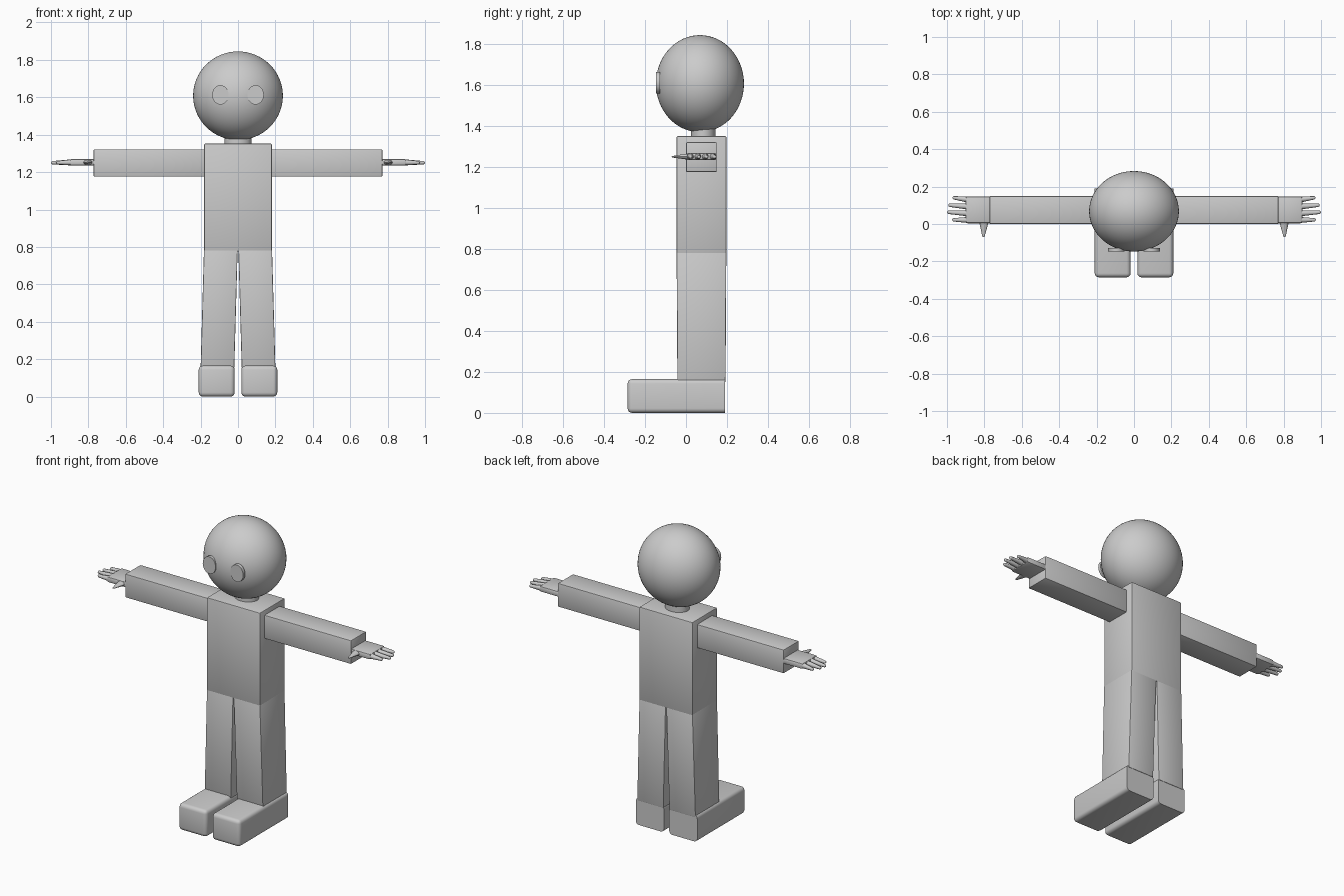
import bpy
import bmesh
import math
from mathutils import Matrix, Vector

cube = bpy.data.objects.get("Cube")
if cube:
    bpy.data.objects.remove(cube, do_unlink=True)

grey = bpy.data.materials.new("plain_grey")
grey.use_nodes = True
grey.diffuse_color = (0.6, 0.6, 0.6, 1)
grey.node_tree.nodes["Principled BSDF"].inputs["Base Color"].default_value = (0.6, 0.6, 0.6, 1)


def finish(name, bm, mirrored=False):
    """Turn a bmesh into a named, shaded object, optionally mirrored across x."""
    bmesh.ops.recalc_face_normals(bm, faces=bm.faces)
    mesh = bpy.data.meshes.new(name)
    bm.to_mesh(mesh)
    bm.free()
    mesh.materials.append(grey)
    obj = bpy.data.objects.new(name, mesh)
    bpy.context.collection.objects.link(obj)
    bpy.ops.object.select_all(action='DESELECT')
    obj.select_set(True)
    bpy.context.view_layer.objects.active = obj
    bpy.ops.object.shade_smooth_by_angle(angle=math.radians(35))
    if mirrored:
        mod = obj.modifiers.new("Mirror", 'MIRROR')
        mod.use_mirror_merge = False
    return obj


def add_block(bm, bottom, top, z0, z1):
    """Tapered block; bottom and top are (x0, x1, y0, y1)."""
    rings = []
    for (x0, x1, y0, y1), z in ((bottom, z0), (top, z1)):
        rings.append([bm.verts.new((x, y, z))
                      for x, y in ((x0, y0), (x1, y0), (x1, y1), (x0, y1))])
    low, high = rings
    bm.faces.new(low[::-1])
    bm.faces.new(high)
    for i in range(4):
        j = (i + 1) % 4
        bm.faces.new((low[i], low[j], high[j], high[i]))


def block(name, bottom, top, z0, z1, bevel, segments=2, mirrored=False, keep_back=False):
    bm = bmesh.new()
    add_block(bm, bottom, top, z0, z1)
    back = max(v.co.y for v in bm.verts) - 0.001
    edges = [e for e in bm.edges
             if not (keep_back and all(v.co.y > back for v in e.verts))]
    bmesh.ops.bevel(bm, geom=edges, offset=bevel, segments=segments,
                    profile=0.5, affect='EDGES')
    return finish(name, bm, mirrored)


def add_finger(bm, start, end, r_base, r_tip, flat=1.0):
    """Tapered rounded digit between two points, flattened in z."""
    start, end = Vector(start), Vector(end)
    axis = end - start
    place = (Matrix.Translation(start) @ Matrix.Diagonal((1, 1, flat, 1))
             @ axis.to_track_quat('Z', 'Y').to_matrix().to_4x4())
    length = axis.length - r_tip
    bmesh.ops.create_cone(bm, cap_ends=True, segments=12, radius1=r_base, radius2=r_tip,
                          depth=length, matrix=place @ Matrix.Translation((0, 0, length / 2)))
    bmesh.ops.create_uvsphere(bm, u_segments=12, v_segments=8, radius=r_tip,
                              matrix=place @ Matrix.Translation((0, 0, length)))


# Head
bm = bmesh.new()
bmesh.ops.create_uvsphere(bm, u_segments=64, v_segments=32, radius=1,
                          matrix=Matrix.Translation((0, 0.068, 1.608))
                          @ Matrix.Diagonal((0.24, 0.215, 0.237, 1)))
finish("head", bm)

# Eyes: thin discs on the face
bm = bmesh.new()
bmesh.ops.create_cone(bm, cap_ends=True, segments=32, radius1=1, radius2=1, depth=1,
                      matrix=Matrix.Translation((0.094, -0.137, 1.613))
                      @ Matrix.Diagonal((0.044, 0.02, 0.052, 1))
                      @ Matrix.Rotation(math.pi / 2, 4, 'X'))
finish("eyes", bm, mirrored=True)

# Neck
bm = bmesh.new()
bmesh.ops.create_cone(bm, cap_ends=True, segments=32, radius1=1, radius2=1, depth=0.12,
                      matrix=Matrix.Translation((0, 0.085, 1.375))
                      @ Matrix.Diagonal((0.072, 0.06, 1, 1)))
finish("neck", bm)

# Torso, legs and feet
block("torso", (-0.182, 0.182, -0.046, 0.198), (-0.182, 0.182, -0.046, 0.198),
      0.775, 1.352, 0.007)
block("legs", (0.02, 0.2, -0.042, 0.193), (0.002, 0.182, -0.046, 0.197),
      0.15, 0.785, 0.005, mirrored=True)
block("feet", (0.018, 0.21, -0.285, 0.19), (0.018, 0.21, -0.285, 0.19),
      0, 0.165, 0.022, segments=4, mirrored=True, keep_back=True)

# Arms
block("arms", (0.17, 0.772, 0, 0.15), (0.17, 0.772, 0, 0.15),
      1.176, 1.322, 0.006, mirrored=True)

# Hands: flat palm, four fingers and a forward thumb
block("palms", (0.76, 0.9, 0.004, 0.148), (0.76, 0.9, 0.004, 0.148),
      1.234, 1.27, 0.01, mirrored=True)
bm = bmesh.new()
for y, tip_y, tip_x in ((0.022, 0.022, 0.972), (0.057, 0.063, 1.0),
                        (0.093, 0.101, 0.993), (0.13, 0.141, 0.97)):
    add_finger(bm, (0.88, y, 1.252), (tip_x, tip_y, 1.25), 0.017, 0.009)
finish("fingers", bm, mirrored=True)
bm = bmesh.new()
add_finger(bm, (0.802, 0.03, 1.252), (0.805, -0.07, 1.25), 0.03, 0.007, flat=0.6)
finish("thumbs", bm, mirrored=True)
